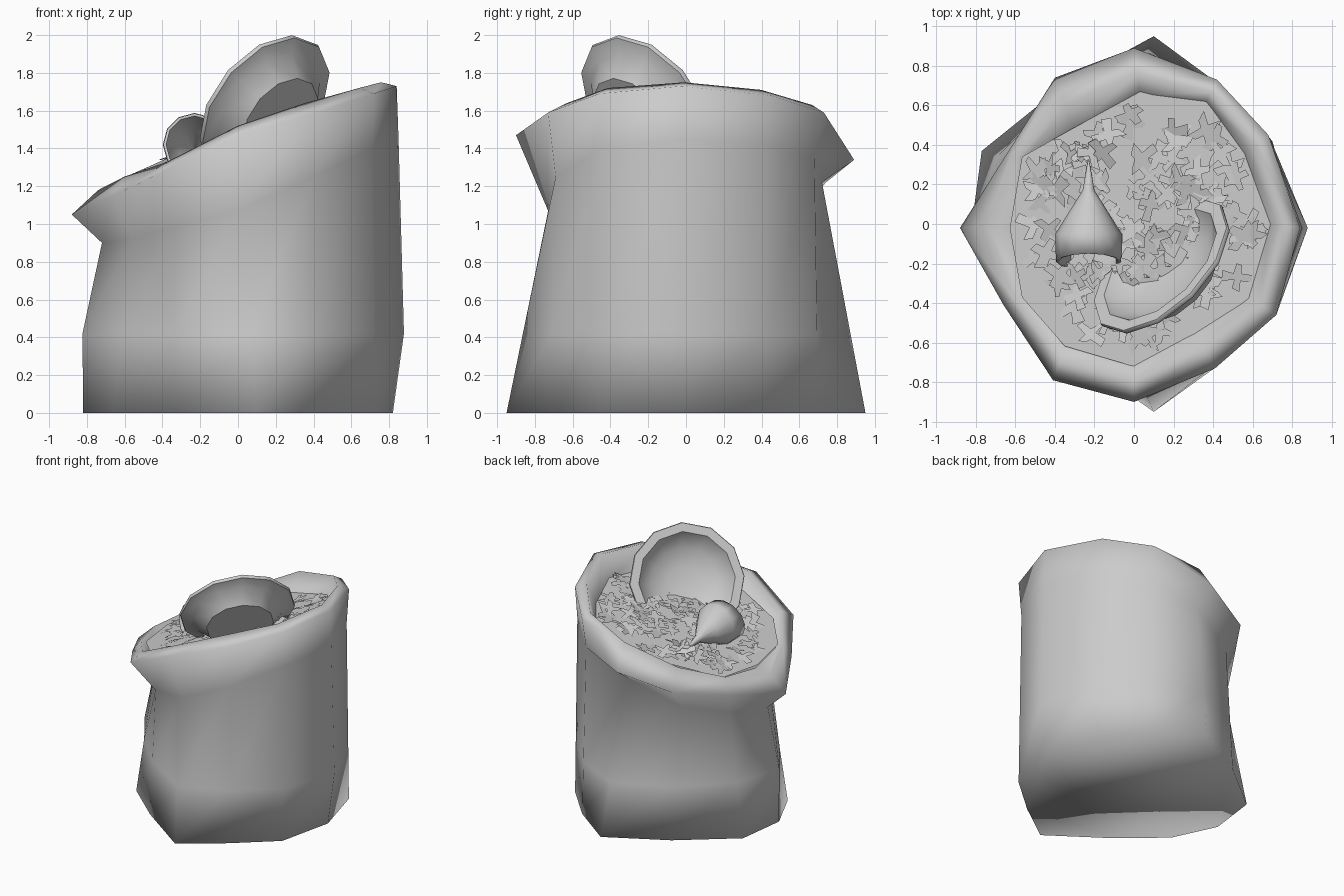
import bpy, math, random
from mathutils import Vector, Matrix

if "Cube" in bpy.data.objects:
    bpy.data.objects.remove(bpy.data.objects["Cube"])

random.seed(4)


def make_object(name, verts, faces, smooth=None):
    mesh = bpy.data.meshes.new(name)
    mesh.from_pydata([tuple(v) for v in verts], [], faces)
    mesh.update()
    ob = bpy.data.objects.new(name, mesh)
    bpy.context.collection.objects.link(ob)
    if smooth:
        bpy.ops.object.select_all(action='DESELECT')
        ob.select_set(True)
        bpy.context.view_layer.objects.active = ob
        bpy.ops.object.shade_smooth_by_angle(angle=math.radians(smooth))
    return ob


def loft(rings, cap_start=False, cap_end=False):
    n = len(rings[0])
    verts = [v for r in rings for v in r]
    faces = [(a * n + i, a * n + (i + 1) % n, (a + 1) * n + (i + 1) % n, (a + 1) * n + i)
             for a in range(len(rings) - 1) for i in range(n)]
    if cap_start:
        faces.append(tuple(reversed(range(n))))
    if cap_end:
        faces.append(tuple(range(len(verts) - n, len(verts))))
    return verts, faces


def fill_height(x):
    return 1.39 + 0.28 * x


# Sack: twelve-sided loft from the base up to the slanted, rolled-over rim
base = [(.82, -.02), (.70, .42), (.44, .70), (.10, .95), (-.36, .70), (-.77, .37),
        (-.82, -.02), (-.66, -.36), (-.34, -.64), (.10, -.95), (.42, -.72), (.72, -.46)]
neck = [(.85, -.02, 1.45), (.68, .42, 1.42), (.42, .68, 1.35), (0, .72, 1.22),
        (-.38, .60, 1.05), (-.60, .30, .95), (-.72, -.02, .90), (-.56, -.28, .92),
        (-.34, -.57, .98), (0, -.73, 1.07), (.40, -.69, 1.25), (.71, -.44, 1.40)]
outer = [(.84, -.02, 1.73), (.68, .45, 1.68), (.42, .73, 1.59), (0, .89, 1.34),
         (-.40, .74, 1.22), (-.64, .36, 1.12), (-.88, -.02, 1.05), (-.66, -.41, 1.15),
         (-.41, -.79, 1.27), (0, -.90, 1.47), (.41, -.73, 1.59), (.72, -.46, 1.69)]
inner = [(.68, 0), (.55, .35), (.36, .61), (.03, .65), (-.30, .47), (-.55, .33),
         (-.61, -.02), (-.55, -.36), (-.34, -.60), (0, -.70), (.30, -.54), (.57, -.37)]
crest_rise = [.02, .03, .04, .19, .14, .13, .13, .10, .06, .05, .05, .03]
base_ring = [Vector((x, y, 0)) for x, y in base]
neck_ring = [Vector(v) for v in neck]
outer_ring = [Vector(v) for v in outer]
inner_ring = [Vector((x, y, fill_height(x) - .03)) for x, y in inner]
mid_ring = []
for i, (b, n) in enumerate(zip(base_ring, neck_ring)):
    m = b.lerp(n, .42 / n.z)
    if i in (0, 6):                       # side bulges near the bottom
        m.x += math.copysign(.05, m.x)
    mid_ring.append(m)
crest_ring = []
for o, n, rise in zip(outer_ring, inner_ring, crest_rise):
    c = o.lerp(n, .52)
    c.z = o.z + rise
    crest_ring.append(c)
make_object("sack", *loft([base_ring, mid_ring, neck_ring, outer_ring, crest_ring,
                           inner_ring], cap_start=True), smooth=100)

# Contents: gently sloping bed of flakes
fill_ring = [Vector((x * 1.03, y * 1.03, fill_height(x))) for x, y in inner]
make_object("contents_surface", fill_ring, [tuple(range(12))])


# Loose flakes: ragged little leaves scattered over the bed
def in_opening(x, y):
    inside = False
    for i in range(12):
        (x1, y1), (x2, y2) = inner[i - 1], inner[i]
        if (y1 > y) != (y2 > y) and x < (x2 - x1) * (y - y1) / (y2 - y1) + x1:
            inside = not inside
    return inside


verts, faces = [], []


def add_flake(x, y, lift, size, tilt):
    rot = (Matrix.Rotation(-math.atan(.28), 3, 'Y')
           @ Matrix.Rotation(random.uniform(-tilt, tilt), 3, 'X')
           @ Matrix.Rotation(random.uniform(-tilt, tilt), 3, 'Y')
           @ Matrix.Rotation(random.uniform(0, 6.28), 3, 'Z'))
    centre = Vector((x, y, fill_height(x) + lift))
    start = len(verts)
    for k in range(12):                   # four blunt, uneven arms
        r = size * (random.uniform(.7, 1.25) if k % 3 else random.uniform(.3, .45))
        a = k * math.pi / 6 + random.uniform(-.15, .15)
        verts.append(centre + rot @ Vector((r * math.cos(a), r * math.sin(a), 0)))
    faces.append(tuple(range(start, start + 12)))


count = 0
while count < 125:
    x, y = random.uniform(-.62, .68), random.uniform(-.7, .66)
    if in_opening(x * 1.08, y * 1.08):
        add_flake(x, y, random.uniform(.01, .03), random.uniform(.06, .09), .25)
        count += 1
for k in range(5):                        # a few curled up at the back
    add_flake(-.36 + .05 * k, .36, .07, .08, .8)
make_object("loose_flakes", verts, faces)


# Dish: tilted flanged bowl, half buried
normal = Vector((-.612, .612, .5)).normalized()
up = Vector((.354, -.354, .866)).normalized()
side = up.cross(normal)
centre = Vector((.14, -.21, 1.625))
dish_profile = [(.25, -.14), (.34, -.04), (.425, -.015), (.43, 0), (.425, .012),
                (.36, .012), (.33, -.03), (.25, -.09), (.12, -.125)]
rings = [[centre + normal * h + (up * math.cos(a) + side * math.sin(a)) * r
          for a in (k * math.tau / 12 for k in range(12))] for r, h in dish_profile]
make_object("buried_dish", *loft(rings, True, True), smooth=40)

# Scoop: pointed open tube lying in the flakes, mouth to the front
scoop_profile = [(.165, -.19, 1.42), (.168, -.05, 1.42), (.10, .06, 1.41),
                 (.03, .17, 1.40), (.004, .32, 1.37)]
rings = [[Vector((-.23 + r * math.cos(a), y + (.04 * math.sin(a) if i == 0 else 0),
                  z + r * math.sin(a)))
          for a in (k * math.tau / 12 for k in range(12))]
         for i, (r, y, z) in enumerate(scoop_profile)]
scoop = make_object("scoop", *loft(rings, False, True), smooth=40)
wall = scoop.modifiers.new("wall", 'SOLIDIFY')
wall.thickness = .015
wall.offset = 1 if scoop.data.polygons[0].normal.dot(Vector((1, 0, 0))) < 0 else -1
